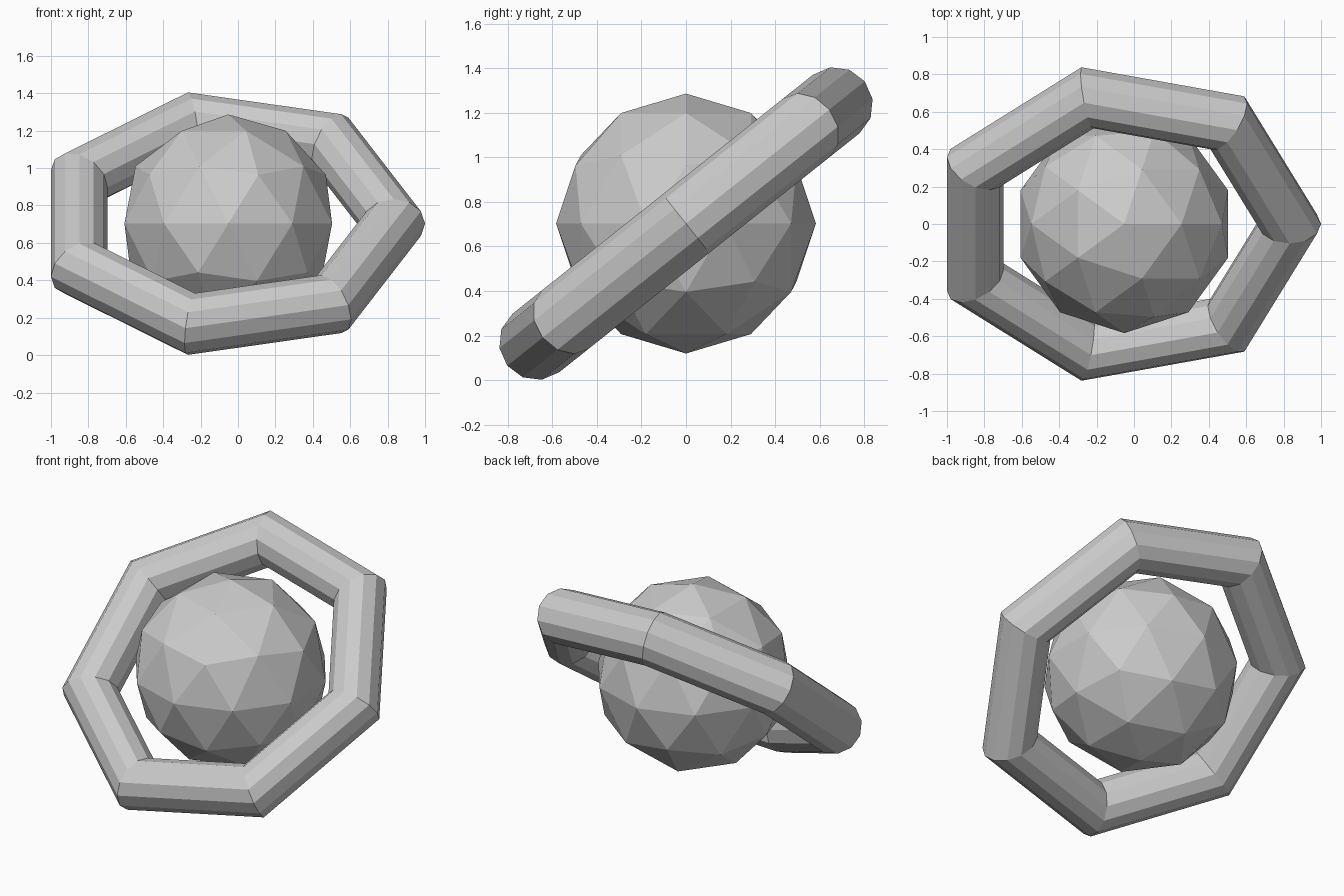
import bpy
from math import radians

if "Cube" in bpy.data.objects:
    bpy.data.objects.remove(bpy.data.objects["Cube"])

SCALE = 0.8842          # size of the ring's centre-line radius
CENTRE = (-0.052, 0, 0.703)

# faceted ball
bpy.ops.mesh.primitive_ico_sphere_add(subdivisions=2, radius=0.66 * SCALE, location=CENTRE)
bpy.context.object.name = "planet_ball"
bpy.ops.object.shade_flat()

# seven-sided ring, tilted up towards the back
bpy.ops.mesh.primitive_torus_add(
    major_segments=7, minor_segments=12,
    major_radius=SCALE, minor_radius=0.19 * SCALE,
    location=CENTRE, rotation=(radians(38.5), 0, 0))
bpy.context.object.name = "tilted_ring"
bpy.ops.object.shade_flat()
